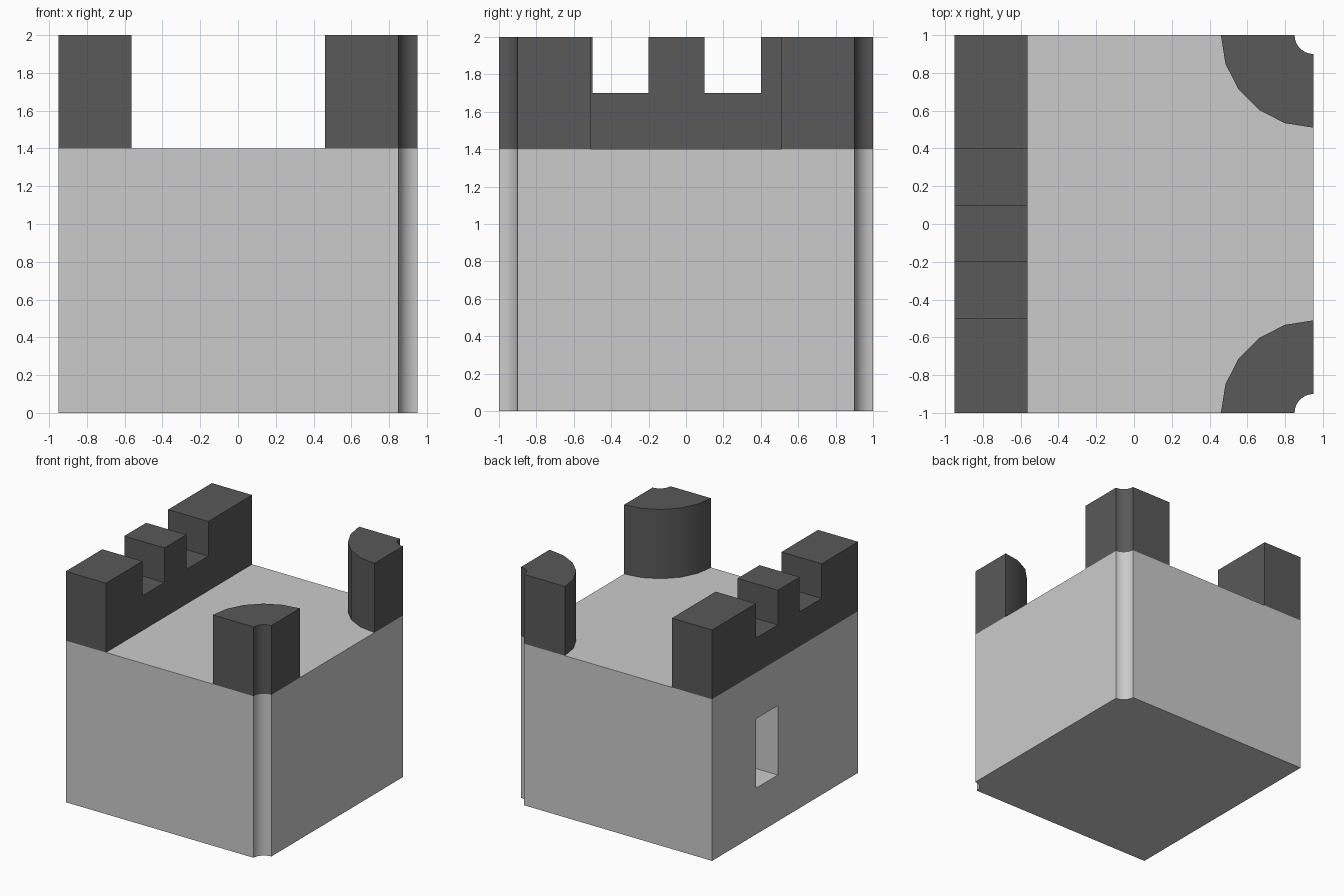
import bpy, bmesh
from math import sin, cos, radians
from mathutils import Vector

if "Cube" in bpy.data.objects:
    bpy.data.objects.remove(bpy.data.objects["Cube"])

X, Y = 0.95, 1.0
dark = bpy.data.materials.new("dark_stone")
dark.diffuse_color = (0.1, 0.1, 0.1, 1)
dark.use_nodes = True
dark.node_tree.nodes["Principled BSDF"].inputs["Base Color"].default_value = dark.diffuse_color


def prism(name, pts, extrude, mat=None):
    """Extrude a planar polygon along a vector into a closed solid."""
    bm = bmesh.new()
    face = bm.faces.new([bm.verts.new(p) for p in pts])
    new = bmesh.ops.extrude_face_region(bm, geom=[face])["geom"]
    bmesh.ops.translate(bm, vec=Vector(extrude),
                        verts=[v for v in new if isinstance(v, bmesh.types.BMVert)])
    if face.is_valid and not any(len(e.link_faces) > 2 for e in face.edges) \
            and any(len(e.link_faces) < 2 for e in bm.edges):
        bmesh.ops.holes_fill(bm, edges=[e for e in bm.edges if e.is_boundary], sides=0)
    bmesh.ops.recalc_face_normals(bm, faces=bm.faces[:])
    me = bpy.data.meshes.new(name)
    bm.to_mesh(me)
    bm.free()
    ob = bpy.data.objects.new(name, me)
    bpy.context.collection.objects.link(ob)
    if mat:
        me.materials.append(mat)
    return ob


def smooth(ob):
    bpy.ops.object.select_all(action='DESELECT')
    ob.select_set(True)
    bpy.context.view_layer.objects.active = ob
    bpy.ops.object.shade_smooth_by_angle(angle=radians(30))


def corner_arc(s, r, n, z):
    """Quarter arc about the corner (X, s*Y), from the y side to the x side."""
    return [(X - r * cos(radians(90 * i / n)), s * (Y - r * sin(radians(90 * i / n))), z)
            for i in range(n + 1)]


# Main block with the two scooped corners
outline = [(-X, -Y, 0)] + corner_arc(-1, 0.1, 8, 0) + corner_arc(1, 0.1, 8, 0)[::-1] + [(-X, Y, 0)]
block = prism("main_block", outline, (0, 0, 1.4))

# Window recess in the left face
cutter = prism("window_cutter", [(-1.1, 0.1, 0.4), (-1.1, 0.4, 0.4), (-1.1, 0.4, 1.0), (-1.1, 0.1, 1.0)],
               (0.535, 0, 0))
cutter.hide_render = True
cutter.hide_set(True)
cut = block.modifiers.new("window", 'BOOLEAN')
cut.operation, cut.solver, cut.object = 'DIFFERENCE', 'EXACT', cutter
bpy.context.view_layer.objects.active = block
bpy.ops.object.modifier_apply(modifier=cut.name)
bpy.data.objects.remove(cutter)
smooth(block)

# Battlement wall with two gaps
profile = [(-Y, 1.4), (-Y, 2)]
for a, b in ((-0.5, -0.2), (0.1, 0.4)):
    profile += [(a, 2), (a, 1.7), (b, 1.7), (b, 2)]
profile += [(Y, 2), (Y, 1.4)]
prism("battlement_wall", [(-X, y, z) for y, z in profile], (0.385, 0, 0), dark)

# Quarter-round corner turrets
for s, side in ((-1, "front"), (1, "back")):
    ring = corner_arc(s, 0.49, 5, 1.4) + corner_arc(s, 0.1, 8, 1.4)[::-1]
    smooth(prism(side + "_turret", ring, (0, 0, 0.6), dark))
